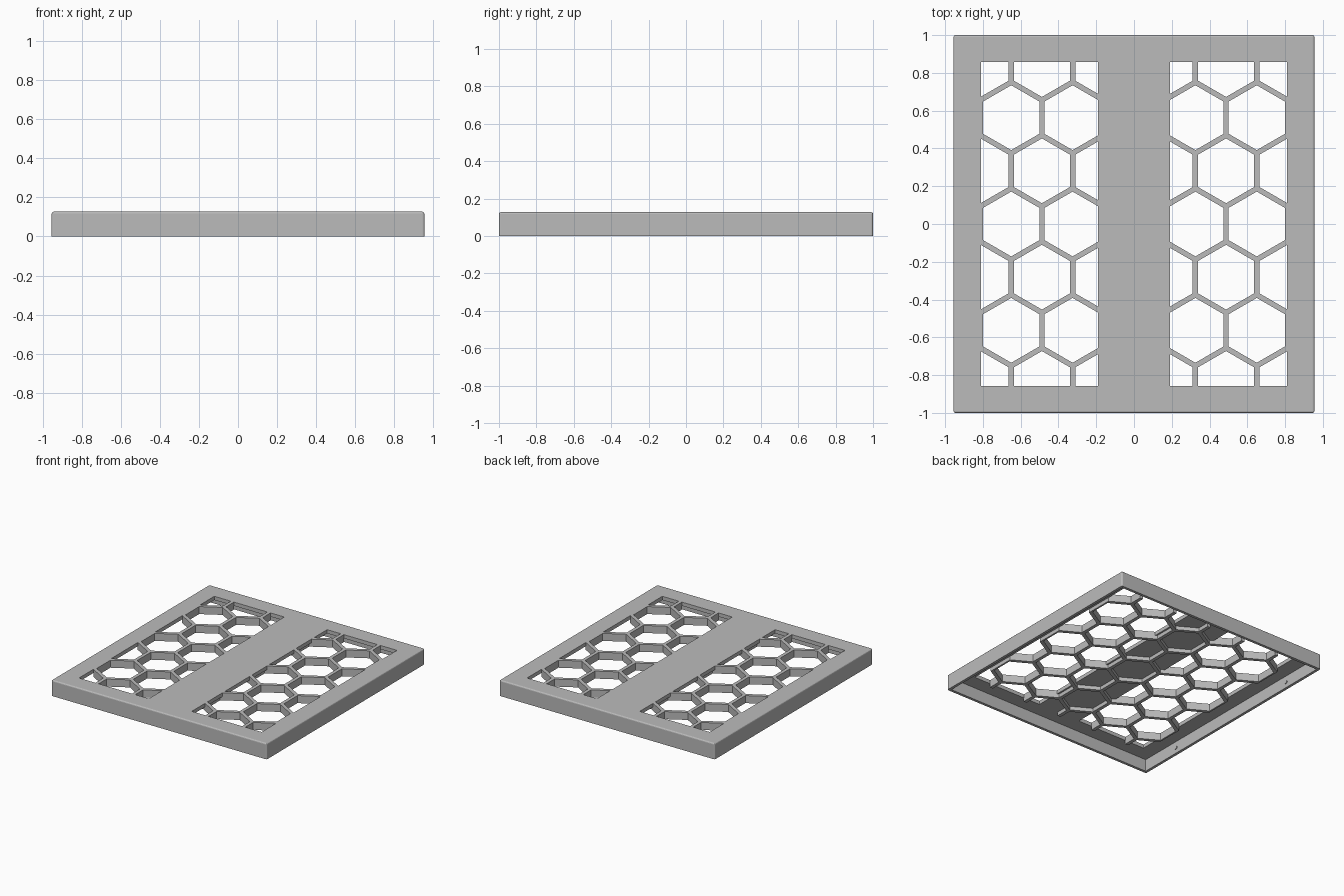
import bpy
import bmesh
from math import pi
from mathutils import Matrix

if "Cube" in bpy.data.objects:
    bpy.data.objects.remove(bpy.data.objects["Cube"], do_unlink=True)

HALF_X, HALF_Y, TOP = 0.955, 1.0, 0.127   # outer size
WALL, PLATE = 0.022, 0.03                 # skirt and top plate thickness
WIN_X, WIN_Y, BAR = 0.81, 0.857, 0.19     # window limits and half width of the bar
PITCH, RIB, GRID_DEPTH = 0.325, 0.028, 0.06

grey = bpy.data.materials.new("plain grey")
grey.use_nodes = True
grey.diffuse_color = (0.5, 0.5, 0.5, 1)
grey.node_tree.nodes["Principled BSDF"].inputs["Base Color"].default_value = (0.5, 0.5, 0.5, 1)


def finish(name, bm):
    mesh = bpy.data.meshes.new(name)
    bmesh.ops.recalc_face_normals(bm, faces=bm.faces)
    bm.to_mesh(mesh)
    bm.free()
    mesh.materials.append(grey)
    obj = bpy.data.objects.new(name, mesh)
    bpy.context.collection.objects.link(obj)
    return obj


def add_box(bm, x0, x1, y0, y1, z0, z1):
    place = Matrix.Translation(((x0 + x1) / 2, (y0 + y1) / 2, (z0 + z1) / 2))
    size = Matrix.Diagonal((x1 - x0, y1 - y0, z1 - z0, 1))
    bmesh.ops.create_cube(bm, size=1, matrix=place @ size)


def box(name, *limits):
    bm = bmesh.new()
    add_box(bm, *limits)
    return finish(name, bm)


def combine(target, tool, operation):
    tool.hide_render = True
    mod = target.modifiers.new(operation.lower(), "BOOLEAN")
    mod.operation, mod.solver, mod.object = operation, "EXACT", tool
    bpy.context.view_layer.objects.active = target
    bpy.ops.object.modifier_apply(modifier=mod.name)
    bpy.data.objects.remove(tool, do_unlink=True)


# Cover block with softened top and corner edges
bm = bmesh.new()
add_box(bm, -HALF_X, HALF_X, -HALF_Y, HALF_Y, 0, TOP)
edges = [e for e in bm.edges if any(v.co.z > 0.01 for v in e.verts)]
bmesh.ops.bevel(bm, geom=edges, offset=0.01, segments=3, profile=0.5, affect="EDGES")
cover = finish("grille_cover", bm)

# Hollow underside
ix, iy = HALF_X - WALL, HALF_Y - WALL
combine(cover, box("cavity", -ix, ix, -iy, iy, -0.1, TOP - PLATE), "DIFFERENCE")

# Two windows beside the central bar
bm = bmesh.new()
for x0, x1 in ((-WIN_X, -BAR), (BAR, WIN_X)):
    add_box(bm, x0, x1, -WIN_Y, WIN_Y, 0.01, 0.3)
combine(cover, finish("windows", bm), "DIFFERENCE")

# Honeycomb grid, continuous below the bar
lap = 0.002
grid = box("honeycomb", -WIN_X - lap, WIN_X + lap, -WIN_Y - lap, WIN_Y + lap,
           TOP - GRID_DEPTH, TOP)
bm = bmesh.new()
radius = (PITCH - RIB) / 3 ** 0.5
for row in range(-3, 4):
    for col in range(-3, 4):
        x = (col + 0.5 * (row % 2)) * PITCH
        y = row * PITCH * 3 ** 0.5 / 2
        place = Matrix.Translation((x, y, 0.1)) @ Matrix.Rotation(pi / 6, 4, "Z")
        # turn so that one corner points along y
        ring = bmesh.ops.create_cone(bm, cap_ends=True, segments=6, radius1=radius,
                                     radius2=radius, depth=0.4, matrix=Matrix())["verts"]
        corner_on_y = any(abs(v.co.x) < 0.001 for v in ring)
        bmesh.ops.transform(bm, verts=ring,
                            matrix=Matrix.Translation((x, y, 0.1)) if corner_on_y else place)
combine(grid, finish("cells", bm), "DIFFERENCE")
combine(cover, grid, "UNION")

# Small snap studs inside the side walls
bm = bmesh.new()
for side in (-1, 1):
    for y in (-0.63, 0.63):
        place = Matrix.Translation((side * ix, y, 0.045)) @ Matrix.Rotation(pi / 2, 4, "Y")
        bmesh.ops.create_cone(bm, cap_ends=True, segments=16, radius1=0.014,
                              radius2=0.014, depth=0.012, matrix=place)
finish("snap_studs", bm)
